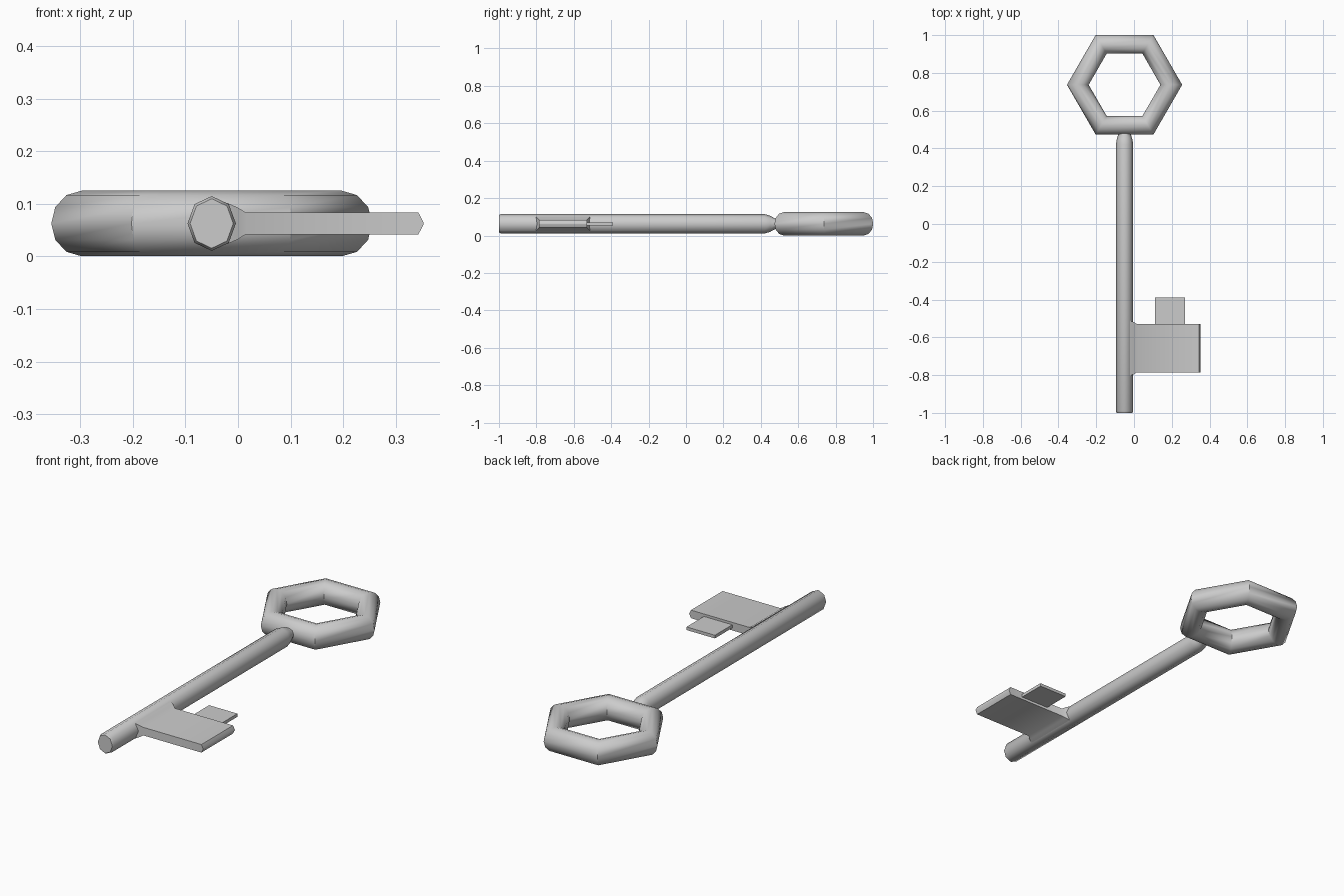
import bpy, bmesh, math
from math import cos, sin, pi

if "Cube" in bpy.data.objects:
    bpy.data.objects.remove(bpy.data.objects["Cube"])

CX, CZ = -0.05, 0.0625   # key axis


def loft(name, rings, closed=False):
    """Skin a list of equal-length point rings; cap the ends unless closed."""
    bm = bmesh.new()
    vs = [[bm.verts.new(p) for p in r] for r in rings]
    n = len(vs[0])
    pairs = list(zip(vs, vs[1:])) + ([(vs[-1], vs[0])] if closed else [])
    for a, b in pairs:
        for i in range(n):
            j = (i + 1) % n
            bm.faces.new((a[i], a[j], b[j], b[i]))
    if not closed:
        bm.faces.new(vs[0])
        bm.faces.new(vs[-1])
    bmesh.ops.recalc_face_normals(bm, faces=bm.faces)
    me = bpy.data.meshes.new(name)
    bm.to_mesh(me)
    bm.free()
    ob = bpy.data.objects.new(name, me)
    bpy.context.collection.objects.link(ob)
    bpy.ops.object.select_all(action='DESELECT')
    ob.select_set(True)
    bpy.context.view_layer.objects.active = ob
    bpy.ops.object.shade_smooth_by_angle(angle=math.radians(50))
    return ob


# hexagonal bow: six corners, twelve-sided tube
bow = []
for k in range(6):
    a = k * pi / 3
    ring = []
    for m in range(12):
        t = m * pi / 6
        r = 0.2475 + 0.0575 * cos(t)
        ring.append((CX + r * cos(a), 0.737 + r * sin(a), CZ + 0.0622 * sin(t)))
    bow.append(ring)
loft("bow", bow, closed=True)

# eight-sided shaft with bevelled tip and tapered neck: (y, x radius, z radius)
sections = [(-1.0, 0.041, 0.047), (-0.99, 0.046, 0.052), (0.42, 0.046, 0.052),
            (0.45, 0.041, 0.043), (0.475, 0.033, 0.029), (0.50, 0.031, 0.026)]
loft("shaft", [[(CX + rx * cos(i * pi / 4), y, CZ + rz * sin(i * pi / 4))
                for i in range(8)] for y, rx, rz in sections])

# bit plate flaring into the shaft: (x, low y, high y, half thickness)
plate = [(-0.02, -0.803, -0.512, 0.039), (0.0, -0.795, -0.52, 0.030),
         (0.015, -0.785, -0.53, 0.0205), (0.343, -0.785, -0.53, 0.0205),
         (0.353, -0.785, -0.53, 0.001)]
loft("bit_plate", [[(x, a, CZ - h), (x, b, CZ - h), (x, b, CZ + h), (x, a, CZ + h)]
                   for x, a, b, h in plate])

# thin tooth on the bit
h = 0.008
loft("bit_tooth", [[(0.11, y, CZ - h), (0.27, y, CZ - h), (0.27, y, CZ + h), (0.11, y, CZ + h)]
                   for y in (-0.54, -0.39)])
